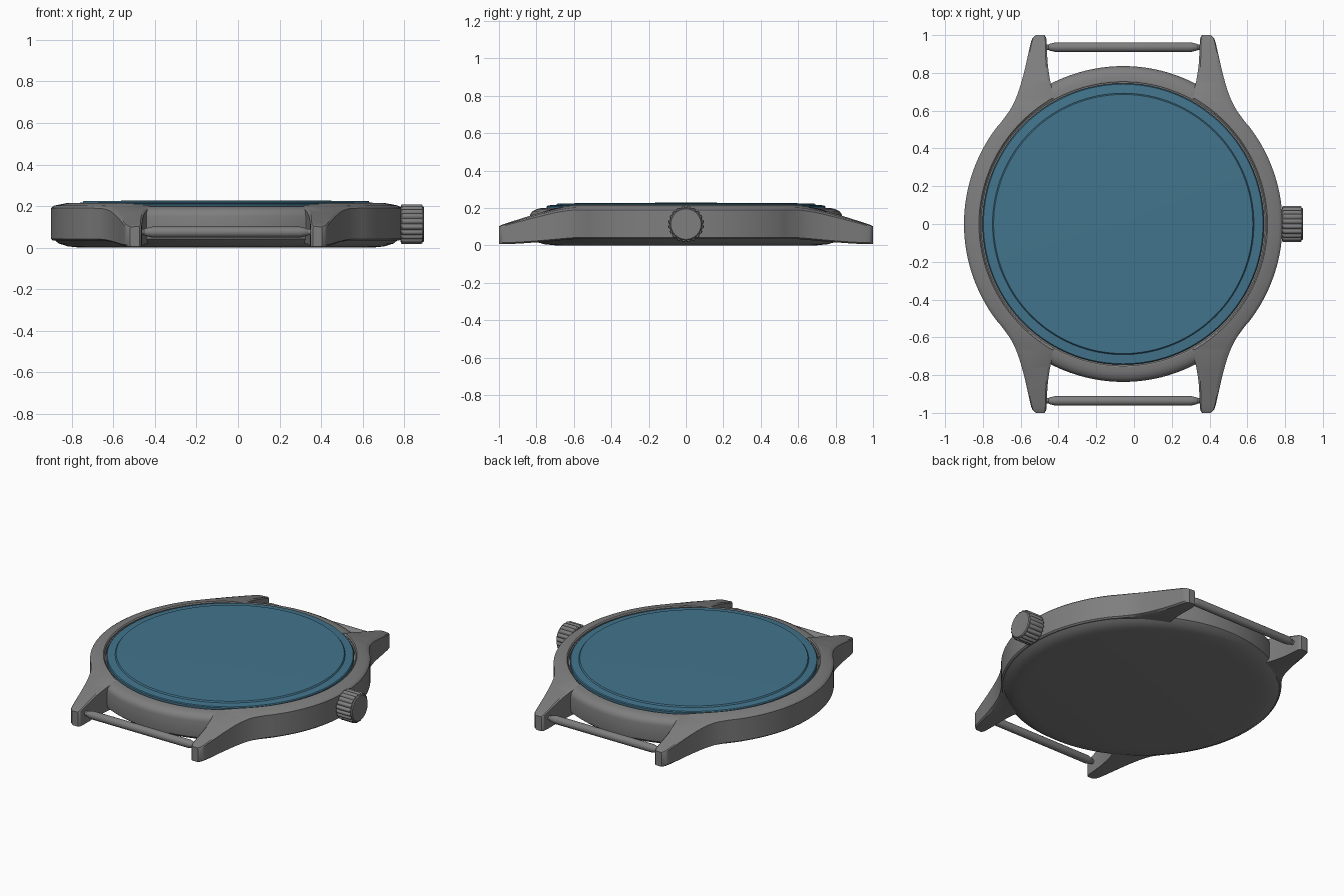
import bpy, bmesh, math
from mathutils import Vector

if "Cube" in bpy.data.objects:
    bpy.data.objects.remove(bpy.data.objects["Cube"])

CX = -0.057          # centre of the round case
R = 0.843            # case radius


def material(name, rgb):
    m = bpy.data.materials.new(name)
    m.diffuse_color = (*rgb, 1)
    m.use_nodes = True
    m.node_tree.nodes["Principled BSDF"].inputs["Base Color"].default_value = m.diffuse_color
    return m


STEEL = material("steel_grey", (0.21, 0.21, 0.21))
BLUE = material("glass_blue", (0.055, 0.175, 0.265))


def finish(name, bm, mat, angle=30):
    bmesh.ops.remove_doubles(bm, verts=bm.verts, dist=1e-5)
    bmesh.ops.recalc_face_normals(bm, faces=bm.faces)
    me = bpy.data.meshes.new(name)
    bm.to_mesh(me)
    bm.free()
    me.materials.append(mat)
    ob = bpy.data.objects.new(name, me)
    bpy.context.collection.objects.link(ob)
    bpy.ops.object.select_all(action='DESELECT')
    ob.select_set(True)
    bpy.context.view_layer.objects.active = ob
    bpy.ops.object.shade_smooth_by_angle(angle=math.radians(angle))
    return ob


def loft(name, loops, mat, angle=30):
    """Skin closed loops of equal length and cap both ends."""
    bm = bmesh.new()
    rows = [[bm.verts.new(p) for p in loop] for loop in loops]
    n = len(rows[0])
    for a, b in zip(rows, rows[1:]):
        for i in range(n):
            j = (i + 1) % n
            bm.faces.new((a[i], a[j], b[j], b[i]))
    bm.faces.new(rows[0])
    bm.faces.new(rows[-1])
    return finish(name, bm, mat, angle)


def lathe(name, profile, mat, origin, axis='Z', segs=128, ribs=0, depth=0.0, angle=30):
    """Turn (radius, height) points about an axis; ribs add a scalloped rim."""
    loops = []
    for r, h in profile:
        loop = []
        for i in range(segs):
            t = 2 * math.pi * i / segs
            q = r - depth * (1 - abs(math.sin(ribs * t / 2))) if ribs else r
            a, b = q * math.cos(t), q * math.sin(t)
            p = (a, b, h) if axis == 'Z' else (h, a, b)
            loop.append(Vector(origin) + Vector(p))
        loops.append(loop)
    return loft(name, loops, mat, angle)


def curve(keys, y):
    """Smooth interpolation through (position, value) keys."""
    n = len(keys)
    if y <= keys[0][0]:
        return keys[0][1]
    for i in range(n - 1):
        (x0, v0), (x1, v1) = keys[i], keys[i + 1]
        if y <= x1:
            def slope(k):
                a, b = keys[max(k - 1, 0)], keys[min(k + 1, n - 1)]
                return (b[1] - a[1]) / (b[0] - a[0])
            d = x1 - x0
            t = (y - x0) / d
            return ((2*t**3 - 3*t**2 + 1) * v0 + (t**3 - 2*t**2 + t) * d * slope(i)
                    + (3*t**2 - 2*t**3) * v1 + (t**3 - t**2) * d * slope(i + 1))
    return keys[-1][1]


# Round case middle with rounded rim and shallow case back
lathe("case_ring", [(0.02, 0), (0.70, 0), (0.76, 0.006), (0.805, 0.02), (0.833, 0.042),
                    (0.836, 0.06), (0.836, 0.15), (0.832, 0.168), (0.82, 0.183),
                    (0.80, 0.193), (0.78, 0.198), (0.757, 0.2), (0.751, 0.197),
                    (0.751, 0.185), (0.02, 0.185)], STEEL, (CX, 0, 0))

# Domed glass with a raised centre
lathe("glass", [(0.02, 0.18), (0.744, 0.18), (0.745, 0.208), (0.74, 0.213), (0.695, 0.217),
                (0.692, 0.216), (0.686, 0.224), (0.4, 0.227), (0.02, 0.228)],
      BLUE, (CX, 0, 0), angle=20)

# Case flanks, each running into a lug at both ends
OUTER = [(0.50, 0.679), (0.55, 0.638), (0.62, 0.590), (0.70, 0.555), (0.80, 0.526),
         (0.90, 0.503), (0.96, 0.489), (0.985, 0.480), (1.0, 0.462)]
INNER = [(0.665, 0.362), (0.70, 0.372), (0.76, 0.387), (0.85, 0.400), (0.985, 0.408), (1.0, 0.418)]
TOP = [(0.55, 0.190), (0.62, 0.187), (0.70, 0.174), (0.80, 0.150), (0.90, 0.124),
       (0.98, 0.102), (1.0, 0.094)]
BOTTOM = [(0.52, 0.035), (0.60, 0.033), (0.75, 0.020), (0.90, 0.009), (1.0, 0.006)]
INNER_RISE = [(0.60, 0.025), (0.72, 0.022), (0.85, 0.016), (1.0, 0.008)]


def section(side, y):
    a = abs(y)
    xo = math.sqrt(R * R - a * a) if a < 0.52 else curve(OUTER, a)
    xi = math.sqrt(0.757 ** 2 - a * a) if a < 0.665 else curve(INNER, a)
    zt, zb = curve(TOP, a), curve(BOTTOM, a)
    zi = zt + curve(INNER_RISE, a)
    w = xo - xi
    pts = [(xi, zb), (xo - 0.1 * w, zb), (xo, zb + 0.008), (xo, zt),
           (xo - 0.06 * w, zt + 0.006), (xo - 0.2 * w, zt + 0.4 * (zi - zt) + 0.003),
           (xi + 0.08 * w, zi), (xi, zi - 0.006)]
    return [(CX + side * u, y, z) for u, z in pts]


half = [i / 60 for i in range(1, 60)] + [0.665, 0.99, 0.995, 1.0]
stations = sorted([-v for v in half] + [0.0] + half)
for side, label in ((-1, "left"), (1, "right")):
    loft(f"case_flank_{label}", [section(side, y) for y in stations], STEEL)

# Spring bars between the lugs
for sy, label in ((-1, "front"), (1, "back")):
    lathe(f"spring_bar_{label}", [(0.014, -0.43), (0.014, -0.395), (0.018, -0.39), (0.026, -0.355),
                                  (0.026, 0.355), (0.018, 0.39), (0.014, 0.395), (0.014, 0.43)],
          STEEL, (CX, sy * 0.936, 0.075), 'X', 24)

# Ribbed crown on its stem
lathe("crown", [(0.08, 0.782), (0.092, 0.784), (0.097, 0.79), (0.097, 0.88), (0.093, 0.888)],
      STEEL, (0, 0, 0.113), 'X', 160, ribs=20, depth=0.009)
lathe("crown_cap", [(0.086, 0.86), (0.086, 0.890), (0.081, 0.896)], STEEL, (0, 0, 0.113), 'X', 48)
lathe("crown_stem", [(0.06, 0.74), (0.06, 0.80)], STEEL, (0, 0, 0.113), 'X', 32)
